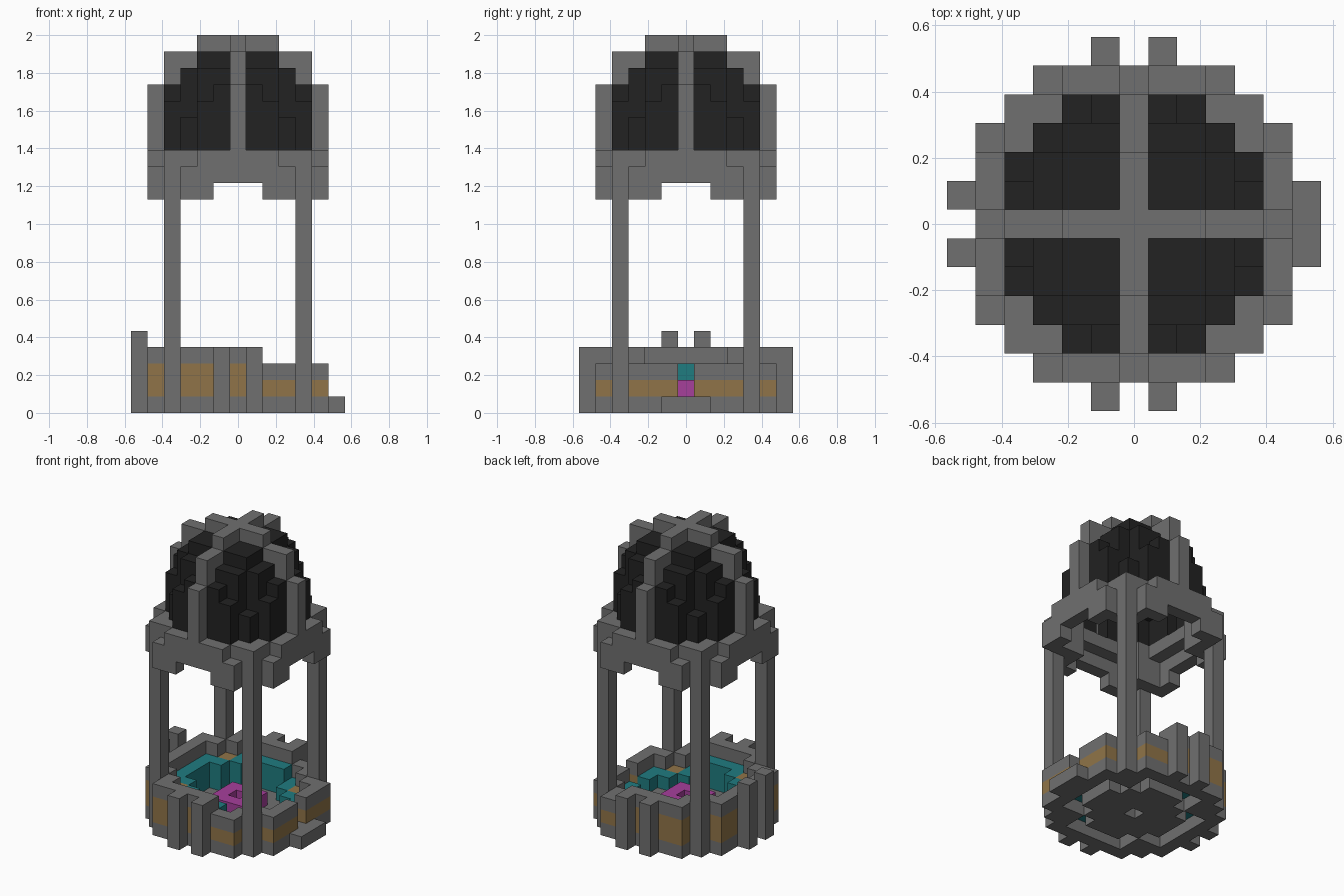
import bpy
import bmesh
from mathutils import Vector

old = bpy.data.objects.get("Cube")
if old:
    bpy.data.objects.remove(old, do_unlink=True)

U = 2 / 23          # edge of one block
SPAN = range(-6, 7)


def material(name, rgb):
    m = bpy.data.materials.new(name)
    m.use_nodes = True
    m.diffuse_color = (*rgb, 1)
    m.node_tree.nodes["Principled BSDF"].inputs["Base Color"].default_value = (*rgb, 1)
    return m


GREY = material("grey_metal", (0.162, 0.162, 0.162))
BLACK = material("black_glass", (0.016, 0.016, 0.016))
AMBER = material("amber_panel", (0.28, 0.175, 0.065))
TEAL = material("teal_lining", (0.014, 0.2, 0.216))
PINK = material("magenta_pad", (0.38, 0.05, 0.33))

blocks = {}         # (x, y, layer) -> part name


def column(part, x, y, low, high):
    for z in range(low, high):
        blocks[x, y, z] = part


# Plan shapes, all with fourfold symmetry
def in_plan(x, y):
    return max(abs(x), abs(y)) <= 5 and abs(x) + abs(y) <= 8


def in_room(x, y):
    a, b = sorted((abs(x), abs(y)))
    return b <= 4 and a <= 2 or b <= 2


def in_room_or_step(x, y):
    return in_room(x, y) and in_plan(x, y)


def in_floor(x, y):
    return max(abs(x), abs(y)) <= 3 and abs(x) + abs(y) <= 4


plan = [(x, y) for x in SPAN for y in SPAN if in_plan(x, y)]
ring = [(x, y) for x, y in plan if not in_room_or_step(x, y)]
corners = [(x, y) for x in (-4, 4) for y in (-4, 4)]

# Base: wall with amber band, teal lining, floor disc, pad
for x, y in plan:
    band_top = 3 if x <= 1 else 2
    if (x, y) in ring:
        column("base_wall", x, y, 0, 1)
        column("amber_band", x, y, 1, band_top)
        if (abs(x), abs(y)) != (3, 3):
            column("base_wall", x, y, band_top, band_top + 1)
    elif in_floor(x, y):
        if (x, y) != (0, 0):
            column("floor_disc", x, y, 0, 1)
            if max(abs(x), abs(y)) <= 1:
                column("magenta_pad", x, y, 1, 2)
    else:
        column("teal_lining", x, y, 1, band_top)

# Doorway on the +x side, with a step
for x in (4, 5):
    for z in (1, 2):
        blocks.pop((x, 0, z), None)
for y in (-1, 0, 1):
    column("door_step", 6, y, 0, 1)

# Buttresses against the base
for s in (-1, 1):
    column("buttress", -6, s, 0, 5)
    for y in (-6, 6):
        column("buttress", s, y, 0, 4)

# Upper ring, notched below in the middle of each side
for x, y in ring:
    small, big = sorted((abs(x), abs(y)))
    low = 13 if small >= 2 else 14
    column("upper_ring", x, y, low, 15 if (small, big) == (3, 5) else 16)
for x, y in plan:
    if max(abs(x), abs(y)) == 4 and in_room(x, y):
        column("upper_ring", x, y, 15, 16)

# Corner pillars
for x, y in corners:
    column("pillar", x, y, 0, 16)

# Dome: stepped glass crossed by two ribs, hollow inside
dome = {}
for x, y in plan:
    small, big = sorted((abs(x), abs(y)))
    if small == 0:
        part, top = "dome_rib", 23 if big <= 2 else 22 if big <= 4 else 20
    elif big <= 4 and small + big <= 6:
        part = "dome_glass"
        if big <= 2:
            top = 22
        elif big == 3:
            top = 18 if small == 3 else 21
        else:
            top = 21 - small
    else:
        continue
    for z in range(16, top):
        dome[x, y, z] = part
STEPS = [Vector(v) for v in ((1, 0, 0), (-1, 0, 0), (0, 1, 0), (0, -1, 0), (0, 0, 1), (0, 0, -1))]


def neighbour(cell, step):
    return tuple(int(c + s) for c, s in zip(cell, step))


for cell, part in dome.items():
    if not all(neighbour(cell, s) in dome for s in STEPS[:5]):
        blocks[cell] = part


# One object per part, made of the exposed block faces
def build(part, mat):
    bm = bmesh.new()
    for cell, owner in blocks.items():
        if owner != part:
            continue
        centre = Vector(cell) + Vector((0, 0, 0.5))
        for n in STEPS:
            if neighbour(cell, n) in blocks:
                continue
            a = Vector((n.y, n.z, n.x)) * 0.5
            b = n.cross(a)
            mid = centre + n * 0.5
            bm.faces.new([bm.verts.new((mid + p) * U)
                          for p in (a + b, b - a, -a - b, a - b)])
    bmesh.ops.remove_doubles(bm, verts=bm.verts, dist=U / 100)
    bmesh.ops.dissolve_limit(bm, angle_limit=0.01, verts=bm.verts, edges=bm.edges)
    mesh = bpy.data.meshes.new(part)
    bm.to_mesh(mesh)
    bm.free()
    mesh.materials.append(mat)
    bpy.context.collection.objects.link(bpy.data.objects.new(part, mesh))


for name in ("base_wall", "floor_disc", "door_step", "buttress",
             "pillar", "upper_ring", "dome_rib"):
    build(name, GREY)
build("dome_glass", BLACK)
build("amber_band", AMBER)
build("teal_lining", TEAL)
build("magenta_pad", PINK)
